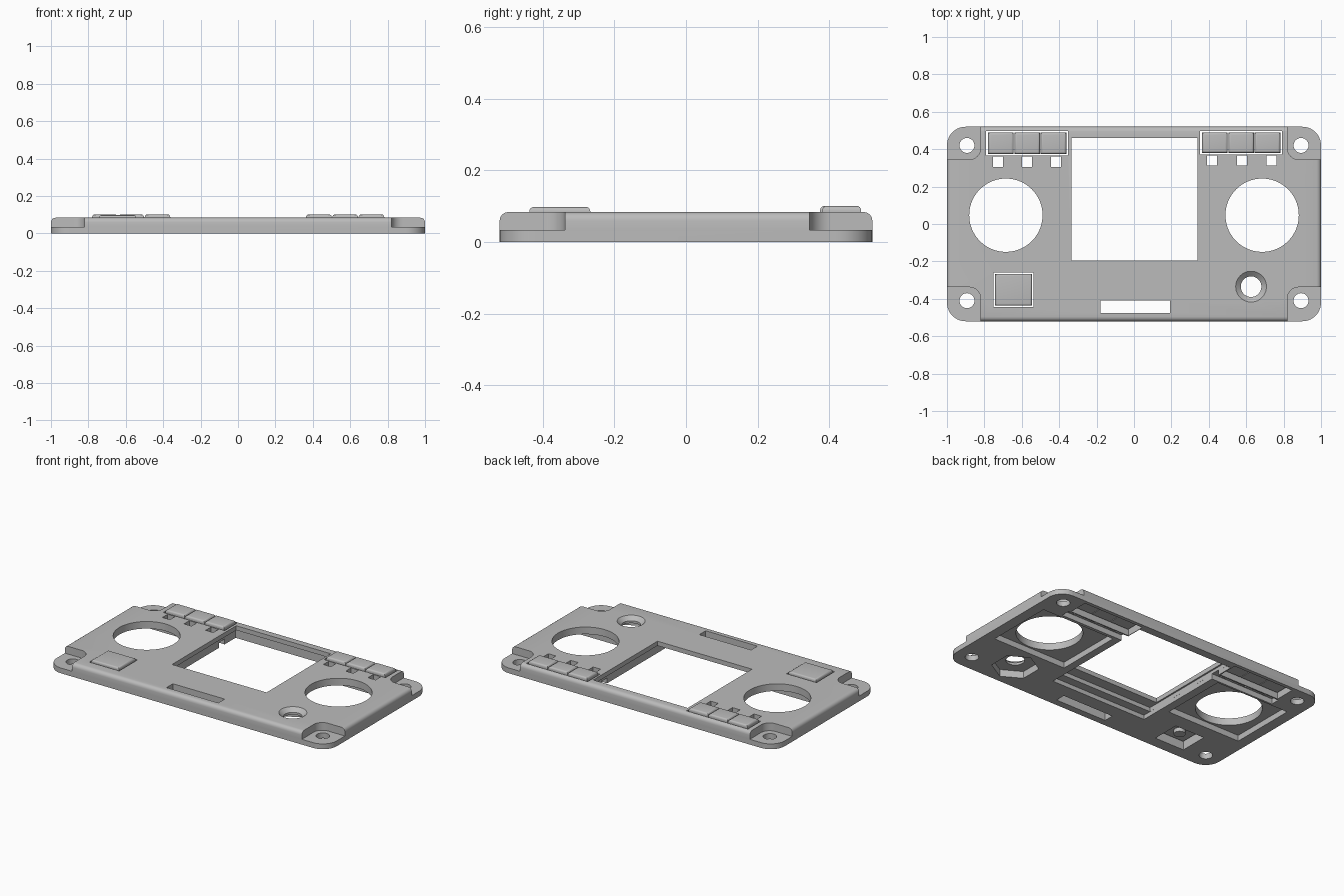
import bpy, bmesh, math
from mathutils import Matrix

if "Cube" in bpy.data.objects:
    bpy.data.objects.remove(bpy.data.objects["Cube"])

grey = bpy.data.materials.new("plain grey")
grey.diffuse_color = (0.5, 0.5, 0.5, 1)
grey.use_nodes = True
grey.node_tree.nodes["Principled BSDF"].inputs["Base Color"].default_value = grey.diffuse_color


def finish(bm, name):
    bmesh.ops.recalc_face_normals(bm, faces=bm.faces)
    me = bpy.data.meshes.new(name)
    bm.to_mesh(me)
    bm.free()
    ob = bpy.data.objects.new(name, me)
    bpy.context.collection.objects.link(ob)
    me.materials.append(grey)
    return ob


def bevel(bm, test, width, segments):
    edges = [e for e in bm.edges if test(*[v.co for v in e.verts])]
    bmesh.ops.bevel(bm, geom=edges, offset=width, segments=segments,
                    profile=0.5, affect='EDGES', clamp_overlap=True)


def box(name, x0, x1, y0, y1, z0, z1, corner=0, top=0, segments=4):
    """Box with optional rounded upright corners and rounded top rim."""
    bm = bmesh.new()
    bmesh.ops.create_cube(bm, size=1)
    for v in bm.verts:
        v.co = (x1 if v.co.x > 0 else x0, y1 if v.co.y > 0 else y0,
                z1 if v.co.z > 0 else z0)
    if corner:
        bevel(bm, lambda a, b: abs(a.z - b.z) > 1e-5, corner, 10)
    if top:
        bevel(bm, lambda a, b: min(a.z, b.z) > z1 - 1e-5, top, segments)
    return finish(bm, name)


def cone(name, x, y, r0, r1, z0, z1, sides=64):
    bm = bmesh.new()
    bmesh.ops.create_cone(bm, cap_ends=True, segments=sides, radius1=r0,
                          radius2=r1, depth=z1 - z0,
                          matrix=Matrix.Translation((x, y, (z0 + z1) / 2)))
    return finish(bm, name)


H = 0.084      # plate height
LOW = -0.1     # bottom of the cutters
body = box("face_plate", -1, 1, -0.52, 0.52, 0, H, corner=0.1, top=0.024)
cutters = []


def cut_box(*a, **k):
    cutters.append(box("cutter", *a, **k))


def cut_cone(*a, **k):
    cutters.append(cone("cutter", *a, **k))


# lowered corner flanges with screw holes
for s in (-1, 1):
    for y0, y1, yh in ((0.345, 0.8, 0.42), (-0.8, -0.338, -0.41)):
        xs = sorted((s * 0.82, s * 1.3))
        cut_box(xs[0], xs[1], y0, y1, 0.034, 0.3, corner=0.06)
        cut_cone(s * 0.893, yh, 0.04, 0.04, LOW, 0.2, 32)

# screen window and stepped seat below it
cut_box(-0.335, 0.34, -0.195, 0.46, LOW, 0.2)
cut_box(-0.345, 0.35, -0.265, 0.468, LOW, 0.055)
cut_box(-0.3452, 0.3502, -0.32, 0.4682, LOW, 0.028)

# round stick openings with square pockets below
for s in (-1, 1):
    cut_cone(s * 0.685, 0.047, 0.196, 0.196, LOW, 0.2, 96)
    xs = sorted((s * 0.40, s * 0.93))
    cut_box(xs[0], xs[1], -0.16, 0.285, LOW, 0.038)

# port slot
cut_box(-0.178, 0.192, -0.475, -0.41, LOW, 0.2)

# countersunk round hole with a hexagonal pocket below
cut_cone(0.626, -0.335, 0.055, 0.055, LOW, 0.2, 48)
cut_cone(0.626, -0.335, 0.055, 0.112, 0.060, 0.110, 48)
cut_cone(0.626, -0.335, 0.14, 0.14, LOW, 0.045, 6)

# key openings, indicator holes and the pockets below them
groups = (("left", -0.782, -0.36, 0.374, 0.489, (-0.727, -0.573, -0.418), 0.333),
          ("right", 0.362, 0.784, 0.380, 0.489, (0.417, 0.577, 0.736), 0.340))
for side, x0, x1, y0, y1, lamps, yl in groups:
    cut_box(x0 - 0.008, x1 + 0.008, y0 - 0.008, y1 + 0.008, LOW, 0.2)
    cut_box(x0 - 0.02, x1 + 0.02, yl - 0.035, yl + 0.024, LOW, 0.035)
    for x in lamps:
        cut_box(x - 0.027, x + 0.027, yl - 0.027, yl + 0.027, LOW, 0.2)

# large push button opening
BX0, BX1, BY0, BY1 = -0.742, -0.545, -0.437, -0.267
cut_box(BX0 - 0.008, BX1 + 0.008, BY0 - 0.008, BY1 + 0.008, LOW, 0.2)

# carry out the cuts
for c in cutters:
    m = body.modifiers.new("cut", 'BOOLEAN')
    m.operation = 'DIFFERENCE'
    m.solver = 'EXACT'
    m.object = c
bpy.context.view_layer.update()
dg = bpy.context.evaluated_depsgraph_get()
done = bpy.data.meshes.new_from_object(body.evaluated_get(dg))
body.modifiers.clear()
body.data = done
for c in cutters:
    bpy.data.objects.remove(c)
done.materials.clear()
done.materials.append(grey)
for p in done.polygons:
    p.material_index = 0

# rows of three keys with soft top rims
parts = [body]
for side, x0, x1, y0, y1, lamps, yl in groups:
    w = (x1 - x0) / 3
    for i in range(3):
        parts.append(box(f"{side}_key_{i + 1}", x0 + i * w + 0.002,
                         x0 + (i + 1) * w - 0.002, y0, y1, 0.035, 0.101,
                         top=0.013))

# push button and its plunger
parts.append(box("push_button", BX0, BX1, BY0, BY1, 0.05, 0.098, top=0.012))
parts.append(cone("button_plunger", (BX0 + BX1) / 2, (BY0 + BY1) / 2,
                  0.035, 0.035, 0.025, 0.055, 24))

# smooth curved areas, keep hard edges
bpy.ops.object.select_all(action='DESELECT')
for ob in parts:
    ob.select_set(True)
bpy.context.view_layer.objects.active = body
bpy.ops.object.shade_smooth_by_angle(angle=math.radians(30))
